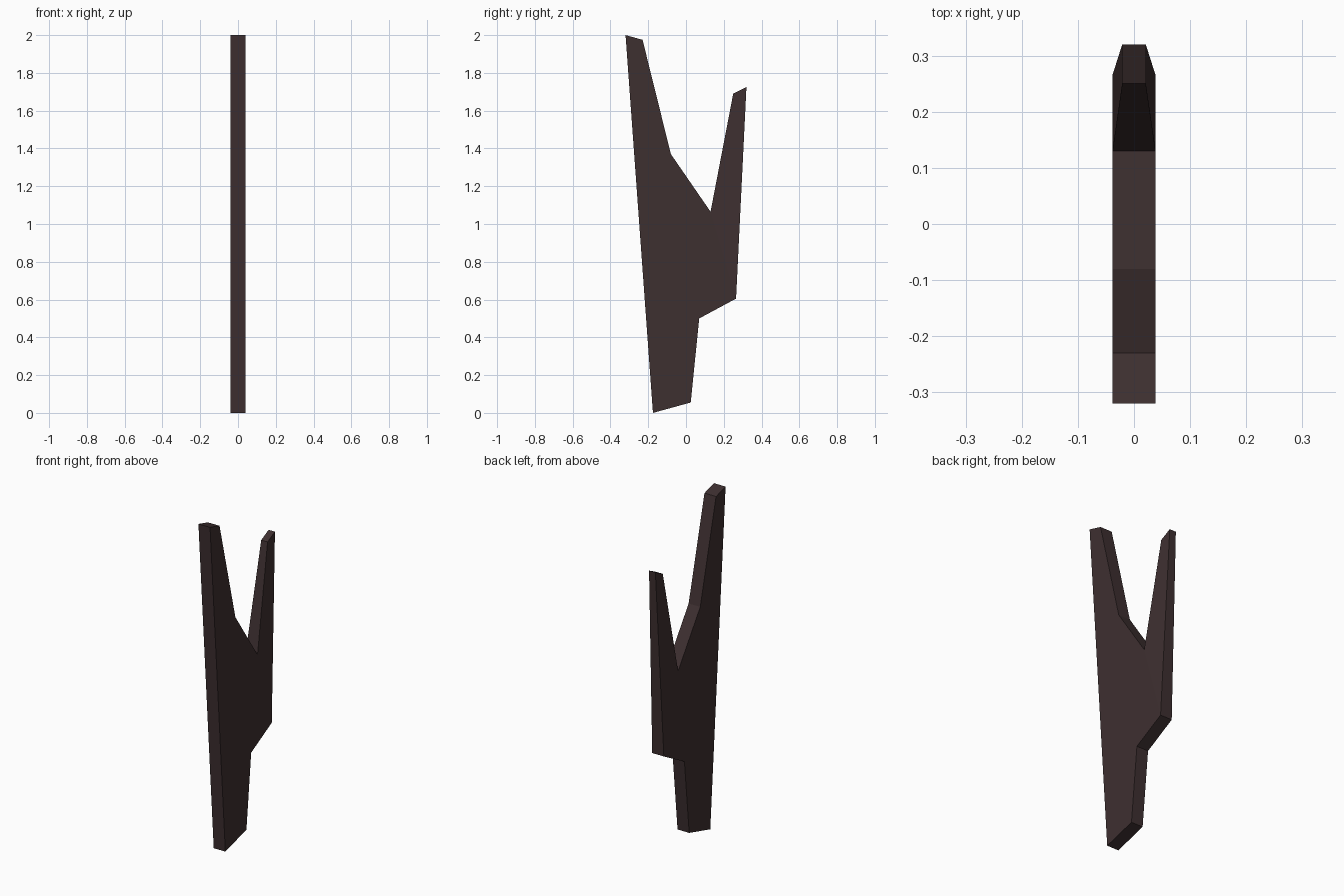
import bpy, bmesh

if "Cube" in bpy.data.objects:
    bpy.data.objects.remove(bpy.data.objects["Cube"])

wood = bpy.data.materials.new("dark_brown")
wood.diffuse_color = (0.048, 0.029, 0.030, 1)
wood.use_nodes = True
wood.node_tree.nodes["Principled BSDF"].inputs["Base Color"].default_value = wood.diffuse_color

# Outline in (y, z); the back prong's tip is thinner than the rest
HALF, TIP = 0.0385, 0.021
outline = [(-0.175, 0.0), (0.025, 0.055), (0.07, 0.5), (0.265, 0.605),
           (0.32, 1.725), (0.25, 1.69), (0.13, 1.065), (-0.08, 1.37),
           (-0.23, 1.975), (-0.32, 2.0)]
tip = (4, 5)

bm = bmesh.new()
sides = []
for s in (1, -1):
    sides.append([bm.verts.new((s * (TIP if i in tip else HALF), y, z))
                  for i, (y, z) in enumerate(outline)])

# Broad side faces: flat body plus tapering back prong
for side in sides:
    bm.faces.new([side[i] for i in (0, 1, 2, 3, 6, 7, 8, 9)])
    bm.faces.new([side[i] for i in (3, 4, 5, 6)])

# Narrow edge faces around the outline
right, left = sides
n = len(outline)
for i in range(n):
    j = (i + 1) % n
    bm.faces.new((right[i], left[i], left[j], right[j]))
bmesh.ops.recalc_face_normals(bm, faces=bm.faces)

mesh = bpy.data.meshes.new("forked_plank")
bm.to_mesh(mesh)
bm.free()
mesh.materials.append(wood)
bpy.context.collection.objects.link(bpy.data.objects.new("forked_plank", mesh))
